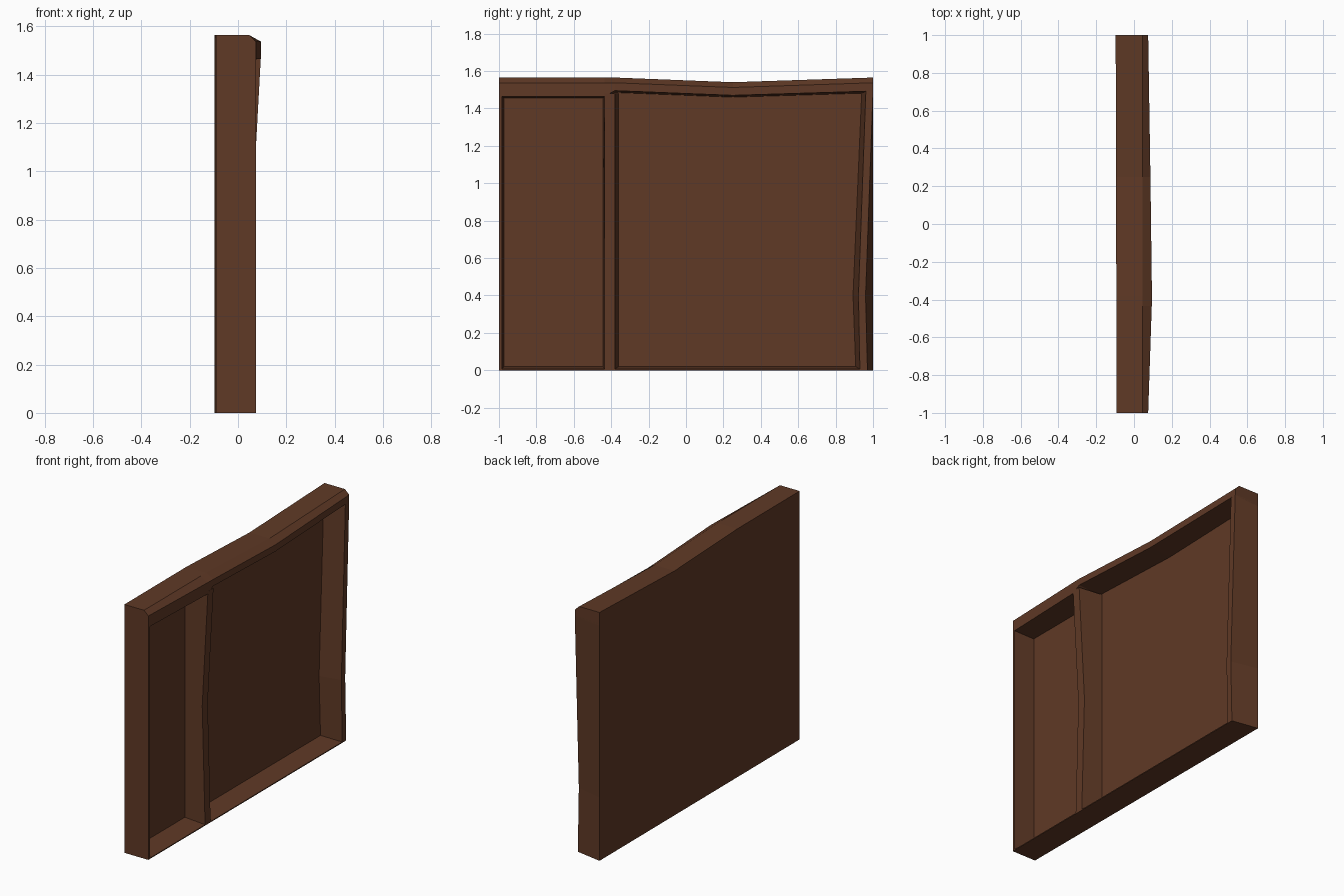
import bpy
import bmesh

old = bpy.data.objects.get("Cube")
if old:
    bpy.data.objects.remove(old, do_unlink=True)

wood = bpy.data.materials.new("dark_brown_wood")
wood.use_nodes = True
COLOUR = (0.115, 0.041, 0.019, 1)
wood.diffuse_color = COLOUR
wood.node_tree.nodes["Principled BSDF"].inputs["Base Color"].default_value = COLOUR

FLOOR = -0.06   # face of the recessed panel
FRONT = 0.075   # general front of the frame


def back(y):
    """The rear plane leans out slightly towards the +y end."""
    return -0.0945 - 0.0025 * y


def loft(name, sections):
    """Join matching cross-sections into a closed flat-faced beam."""
    bm = bmesh.new()
    rings = [[bm.verts.new(p) for p in s] for s in sections]
    for a, b in zip(rings, rings[1:]):
        for i in range(len(a)):
            j = (i + 1) % len(a)
            bm.faces.new((a[i], a[j], b[j], b[i]))
    bm.faces.new(rings[0])
    bm.faces.new(rings[-1])
    bmesh.ops.recalc_face_normals(bm, faces=bm.faces)
    mesh = bpy.data.meshes.new(name)
    bm.to_mesh(mesh)
    bm.free()
    mesh.materials.append(wood)
    obj = bpy.data.objects.new(name, mesh)
    bpy.context.collection.objects.link(obj)
    return obj


# Top rail: sagging, chamfered along its front, deepest at the divider
# (y, top z, front x, opening z)
top = [(-1, 1.565, FRONT, 1.465), (-0.435, 1.565, 0.094, 1.465),
       (-0.38, 1.565, 0.095, 1.495), (0.25, 1.54, 0.087, 1.47),
       (1, 1.565, FRONT, 1.493)]
loft("top_rail", [[(back(y), y, t), (0.045, y, t), (xf, y, t - 0.028),
                   (xf, y, o), (FLOOR, y, o - 0.01), (back(y), y, o - 0.01)]
                  for y, t, xf, o in top])

# Thin panel closing the back
loft("back_panel", [[(back(y), y, 0), (FLOOR, y, 0),
                     (FLOOR, y, t - 0.03), (back(y), y, t - 0.03)]
                    for y, t in ((-0.99, 1.565), (-0.37, 1.565),
                                 (0.25, 1.54), (0.99, 1.56))])


def upright(name, levels):
    """Upright with tapered sides: (z, front x, front y pair, rear y pair)."""
    loft(name, [[(back(r0), r0, z), (xf, f0, z), (xf, f1, z),
                 (FLOOR, r1, z), (back(r1), r1, z)]
                for z, xf, (f0, f1), (r0, r1) in levels])


# Uprights
upright("front_post", [(z, FRONT, (-1, -0.985), (-1, -0.973)) for z in (0, 1.5)])
upright("divider", [(z, xf, (-0.435, -0.38), (-0.445, -0.36))
                    for z, xf in ((0, FRONT), (0.75, 0.055), (1.48, 0.095))])
upright("rear_post", [(0, FRONT, (0.97, 0.93), (1, 0.908)),
                      (0.4, FRONT, (0.96, 0.922), (1, 0.893)),
                      (1.5, FRONT, (1, 0.962), (1, 0.94))])

# Low sill with a sloping inside face
loft("bottom_sill", [[(back(y), y, 0), (FRONT, y, 0), (FRONT, y, 0.006),
                      (FLOOR, y, 0.02), (back(y), y, 0.02)]
                     for y in (-0.995, 0.95)])
